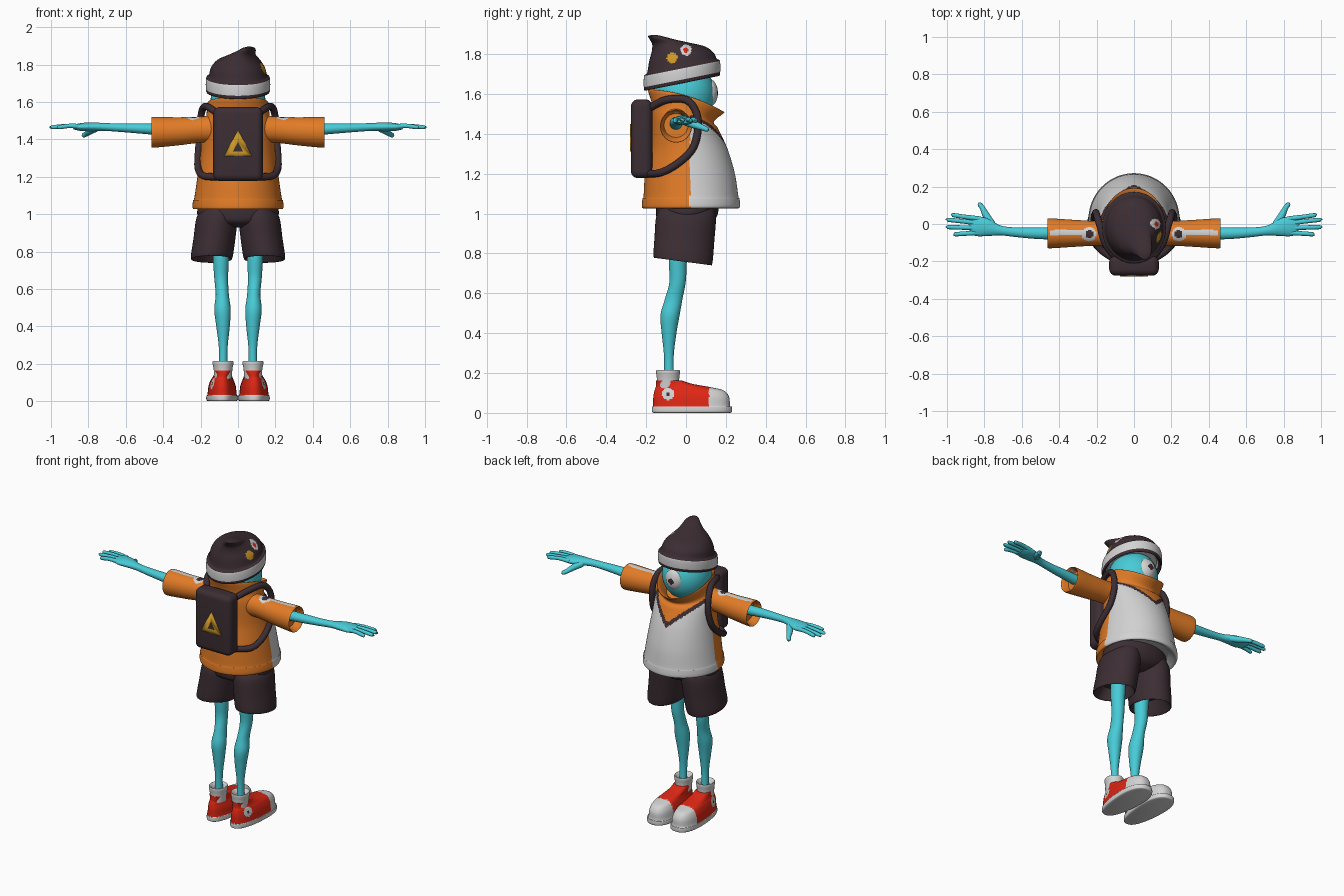
import bpy, bmesh, math
from mathutils import Vector

if "Cube" in bpy.data.objects:
    bpy.data.objects.remove(bpy.data.objects["Cube"], do_unlink=True)


def material(name, rgb):
    m = bpy.data.materials.new(name)
    m.use_nodes = True
    m.diffuse_color = (*rgb, 1)
    m.node_tree.nodes["Principled BSDF"].inputs["Base Color"].default_value = (*rgb, 1)
    return m


ORANGE = material("orange cloth", (0.76, 0.2, 0.02))
DARK = material("dark plum cloth", (0.045, 0.027, 0.034))
CYAN = material("cyan skin", (0.065, 0.6, 0.68))
WHITE = material("light grey", (0.65, 0.65, 0.65))
RED = material("red canvas", (0.74, 0.02, 0.007))
GOLD = material("gold", (0.6, 0.31, 0.02))


def finish(name, bm, mats, rule=None, mirror=False, angle=40):
    """Turn a bmesh into a smooth object, coloured by a rule on face centres."""
    bmesh.ops.recalc_face_normals(bm, faces=bm.faces)
    if rule:
        for f in bm.faces:
            f.material_index = mats.index(rule(f.calc_center_median()))
    me = bpy.data.meshes.new(name)
    bm.to_mesh(me)
    bm.free()
    for m in mats:
        me.materials.append(m)
    ob = bpy.data.objects.new(name, me)
    bpy.context.collection.objects.link(ob)
    bpy.ops.object.select_all(action='DESELECT')
    ob.select_set(True)
    bpy.context.view_layer.objects.active = ob
    bpy.ops.object.shade_smooth_by_angle(angle=math.radians(angle))
    if mirror:
        ob.modifiers.new("mirror", 'MIRROR').use_mirror_merge = False
    return ob


def spline(rows, steps):
    """Catmull-Rom interpolation of equal-length rows."""
    out = []
    for i in range(len(rows) - 1):
        quad = (rows[max(i - 1, 0)], rows[i], rows[i + 1], rows[min(i + 2, len(rows) - 1)])
        for s in range(steps):
            t = s / steps
            out.append([b + 0.5 * t * (c - a + t * (2 * a - 5 * b + 4 * c - d + t * (3 * (b - c) + d - a)))
                        for a, b, c, d in zip(*quad)])
    return out + [rows[-1]]


def loft(name, rows, mats, rule=None, axis='z', segs=48, steps=6, bend=0, power=2, mirror=False, warp=None):
    """Rows are (height, centre u, centre v, radius u, radius v, tilt)."""
    bm = bmesh.new()
    rings = []
    for h, cu, cv, ru, rv, tilt in spline(rows, steps):
        ring = []
        for k in range(segs):
            c, s = math.cos(k * math.tau / segs), math.sin(k * math.tau / segs)
            u = cu + ru * math.copysign(abs(c) ** (2 / power), c)
            v = cv + rv * math.copysign(abs(s) ** (2 / power), s)
            t = h + tilt * (v + bend * v * v)
            co = Vector((u, v, t) if axis == 'z' else (t, u, v))
            ring.append(bm.verts.new(warp(co) if warp else co))
        rings.append(ring)
    for a, b in zip(rings, rings[1:]):
        for k in range(segs):
            bm.faces.new((a[k], a[k - 1], b[k - 1], b[k]))
    bm.faces.new(rings[0])
    bm.faces.new(rings[-1])
    return finish(name, bm, mats, rule, mirror)


def ball(name, centre, size, mats, rule=None, mirror=False):
    bm = bmesh.new()
    bmesh.ops.create_uvsphere(bm, u_segments=48, v_segments=32, radius=1)
    for v in bm.verts:
        v.co = Vector(centre) + v.co * Vector(size)
    return finish(name, bm, mats, rule, mirror)


def tube(name, points, radii, mat):
    """Mirrored round tube along a smooth path."""
    cu = bpy.data.curves.new(name, 'CURVE')
    cu.dimensions, cu.bevel_depth, cu.bevel_resolution, cu.use_fill_caps = '3D', 1, 5, True
    path = spline([(*p, r) for p, r in zip(points, radii)], 6)
    sp = cu.splines.new('POLY')
    sp.points.add(len(path) - 1)
    for pt, (x, y, z, r) in zip(sp.points, path):
        pt.co, pt.radius = (x, y, z, 1), r
    tmp = bpy.data.objects.new(name + " path", cu)
    bpy.context.collection.objects.link(tmp)
    bm = bmesh.new()
    bm.from_mesh(tmp.evaluated_get(bpy.context.evaluated_depsgraph_get()).to_mesh())
    bpy.data.objects.remove(tmp, do_unlink=True)
    finish(name, bm, [mat], mirror=True, angle=60)


# Head with a single large eye
ball("head", (0, -0.01, 1.6), (0.147, 0.155, 0.16), [CYAN])
ball("eye", (0, 0.115, 1.605), (0.06, 0.045, 0.07), [WHITE, DARK],
     lambda c: DARK if c.y > 0.12 and math.hypot(c.x, c.z - 1.605) < 0.02 else WHITE)


# Knitted hat: striped cuff, badges and a drooping tip
def hat_colour(c):
    h = c.z - 0.2 * c.y
    if 1.676 < h < 1.73:
        return WHITE
    if c.x > 0.03:
        if math.hypot(c.y + 0.07, c.z - 1.78) < 0.027:
            return GOLD
        d = math.hypot(c.y, c.z - 1.82)
        if d < 0.028:
            return RED if d < 0.013 else WHITE
    return DARK


loft("hat", [(1.69, 0, -0.02, 0.14, 0.16, 0.2), (1.657, 0, -0.02, 0.165, 0.185, 0.2),
             (1.68, 0, -0.02, 0.172, 0.192, 0.2), (1.732, 0, -0.02, 0.17, 0.19, 0.2),
             (1.745, 0, -0.02, 0.156, 0.175, 0.2), (1.79, 0, -0.025, 0.143, 0.16, 0.15),
             (1.83, 0.005, -0.04, 0.112, 0.132, 0.1), (1.858, 0.025, -0.08, 0.07, 0.09, 0.05),
             (1.878, 0.05, -0.13, 0.045, 0.055, 0), (1.89, 0.058, -0.155, 0.03, 0.035, 0),
             (1.896, 0.06, -0.16, 0.008, 0.01, 0)],
     [DARK, WHITE, GOLD, RED], hat_colour, segs=128, steps=8)


# Jacket with pale front panel, dark chevron and standing collar
def jacket_colour(c):
    v = 1.32 + 0.85 * abs(c.x)
    if c.y < 0.02 or c.z > v + 0.03 or c.z > 1.5:
        return ORANGE
    return DARK if c.z > v else WHITE


loft("jacket", [(1.06, 0, 0.02, 0.19, 0.19, 0), (1.028, 0, 0.022, 0.23, 0.233, 0),
                (1.036, 0, 0.025, 0.243, 0.246, 0), (1.075, 0, 0.025, 0.24, 0.243, 0),
                (1.085, 0, 0.025, 0.234, 0.238, 0), (1.2, 0, 0.02, 0.217, 0.225, 0),
                (1.33, 0, 0.014, 0.2, 0.192, 0), (1.46, 0, -0.006, 0.192, 0.167, -0.15),
                (1.515, 0, -0.015, 0.17, 0.155, -0.29), (1.585, 0, 0, 0.165, 0.19, -0.29),
                (1.58, 0, 0, 0.153, 0.176, -0.29), (1.5, 0, -0.01, 0.12, 0.13, -0.2)],
     [ORANGE, WHITE, DARK], jacket_colour, segs=160, steps=12, bend=2.4)


# Wide sleeves with a shoulder stripe and badge
def sleeve_colour(c):
    d = math.hypot(c.x - 0.24, c.y + 0.055)
    if c.z < 1.46 or c.x > 0.448:
        return ORANGE
    if d < 0.022:
        return DARK
    return WHITE if d < 0.038 or (c.x > 0.24 and abs(c.y + 0.045) < 0.013) else ORANGE


loft("sleeves", [(0.12, -0.05, 1.455, 0.07, 0.075, 0), (0.2, -0.05, 1.452, 0.066, 0.07, 0),
                 (0.32, -0.05, 1.443, 0.072, 0.075, 0), (0.45, -0.05, 1.438, 0.08, 0.082, 0),
                 (0.455, -0.05, 1.438, 0.072, 0.074, 0), (0.42, -0.05, 1.442, 0.06, 0.06, 0)],
     [ORANGE, WHITE, DARK], sleeve_colour, axis='x', segs=96, steps=12, mirror=True)

# Thin arms running into flat hands
loft("arms", [(0.38, -0.05, 1.45, 0.032, 0.032, 0), (0.5, -0.05, 1.457, 0.031, 0.028, 0),
              (0.62, -0.045, 1.462, 0.026, 0.023, 0), (0.71, -0.035, 1.466, 0.026, 0.021, 0),
              (0.78, -0.018, 1.467, 0.046, 0.024, 0), (0.84, -0.012, 1.466, 0.053, 0.021, 0),
              (0.88, -0.01, 1.466, 0.04, 0.012, 0)], [CYAN], axis='x', mirror=True)
for i, tip in enumerate(((0.965, 0.047), (0.99, 0.022), (0.99, -0.017), (0.955, -0.055))):
    base = 0.028 - 0.025 * i
    tube("finger", [(0.83, base, 1.468), (0.9, (base + tip[1]) / 2, 1.472), (*tip, 1.465), (tip[0] + 0.01, tip[1], 1.464)],
         [0.014, 0.012, 0.011, 0.004], CYAN)
tube("thumb", [(0.76, 0, 1.46), (0.79, 0.045, 1.445), (0.81, 0.085, 1.43), (0.825, 0.105, 1.422), (0.83, 0.113, 1.42)],
     [0.02, 0.019, 0.014, 0.012, 0.004], CYAN)

# Backpack, its triangular patch and its straps
bm = bmesh.new()
bmesh.ops.create_cube(bm, size=1)
for v in bm.verts:
    v.co = Vector((0, -0.222, 1.375)) + v.co * Vector((0.265, 0.108, 0.395))
bmesh.ops.bevel(bm, geom=bm.edges[:], offset=0.035, segments=6, profile=0.5, affect='EDGES')
finish("backpack", bm, [DARK], angle=60)

bm = bmesh.new()
outer = [bm.verts.new(p) for p in ((-0.075, -0.277, 1.31), (0.075, -0.277, 1.31), (0, -0.277, 1.45))]
mid = Vector((0, -0.277, 1.35))
inner = [bm.verts.new(mid + (v.co - mid) * 0.36) for v in outer]
for k in range(3):
    bm.faces.new((outer[k - 1], outer[k], inner[k], inner[k - 1]))
patch = finish("triangle_patch", bm, [GOLD])
solid = patch.modifiers.new("thickness", 'SOLIDIFY')
solid.thickness, solid.offset = 0.006, 0

tube("shoulder_straps", [(0.1, -0.18, 1.53), (0.155, -0.1, 1.57), (0.185, 0, 1.57), (0.2, 0.05, 1.51),
                         (0.205, 0.06, 1.42), (0.213, 0.03, 1.32), (0.213, -0.05, 1.245),
                         (0.185, -0.13, 1.205), (0.1, -0.19, 1.2)], [0.019] * 9, DARK)

# Baggy shorts
loft("shorts_seat", [(0.93, 0, 0, 0.08, 0.08, 0), (0.955, 0, -0.003, 0.17, 0.135, 0),
                     (1.0, 0, 0.005, 0.218, 0.155, 0), (1.08, 0, 0.01, 0.2, 0.155, 0)], [DARK])
loft("shorts_legs", [(1.03, 0.1, 0.005, 0.09, 0.13, 0), (0.98, 0.112, 0, 0.11, 0.15, 0),
                     (0.87, 0.126, -0.008, 0.112, 0.15, -0.06), (0.772, 0.14, -0.015, 0.112, 0.148, -0.12),
                     (0.765, 0.14, -0.015, 0.102, 0.137, -0.12), (0.85, 0.12, -0.02, 0.08, 0.1, 0)],
     [DARK], mirror=True)

# Legs and socks
loft("legs", [(0.15, 0.08, -0.085, 0.024, 0.026, 0), (0.28, 0.079, -0.086, 0.023, 0.024, 0),
              (0.4, 0.08, -0.085, 0.036, 0.037, 0), (0.49, 0.083, -0.08, 0.044, 0.048, 0),
              (0.57, 0.084, -0.062, 0.035, 0.044, 0), (0.66, 0.09, -0.042, 0.037, 0.041, 0),
              (0.78, 0.092, -0.04, 0.043, 0.046, 0), (0.95, 0.1, -0.02, 0.045, 0.05, 0)],
     [CYAN], mirror=True)
loft("socks", [(0.12, 0.08, -0.09, 0.046, 0.055, 0), (0.17, 0.08, -0.09, 0.05, 0.056, 0),
               (0.205, 0.08, -0.09, 0.056, 0.06, 0), (0.214, 0.08, -0.09, 0.05, 0.055, 0),
               (0.19, 0.08, -0.088, 0.03, 0.032, 0)], [WHITE], mirror=True)


# Sneakers with pale toe cap, sole and side badge
def shoe_colour(c):
    d = math.hypot(c.y + 0.09, c.z - 0.095)
    if c.z < 0.033 or c.y > 0.115:
        return WHITE
    if c.x > 0.1 and d < 0.03:
        return DARK if d < 0.009 else WHITE
    return RED


def widen_toe(co):
    return Vector((0.085 + (co.x - 0.085) * (1 + 0.8 * co.y), co.y, co.z))


loft("sneakers", [(0.0, 0.085, 0.03, 0.07, 0.19, 0), (0.006, 0.085, 0.03, 0.08, 0.2, 0),
                  (0.03, 0.085, 0.03, 0.08, 0.2, 0), (0.035, 0.085, 0.028, 0.075, 0.193, 0),
                  (0.08, 0.085, 0.026, 0.07, 0.19, 0), (0.112, 0.085, 0.016, 0.06, 0.174, 0),
                  (0.128, 0.083, -0.012, 0.053, 0.14, 0), (0.145, 0.08, -0.058, 0.05, 0.093, 0),
                  (0.163, 0.08, -0.088, 0.05, 0.062, 0), (0.155, 0.08, -0.088, 0.04, 0.05, 0)],
     [RED, WHITE, DARK], shoe_colour, segs=128, steps=8, power=2.4, mirror=True, warp=widen_toe)
